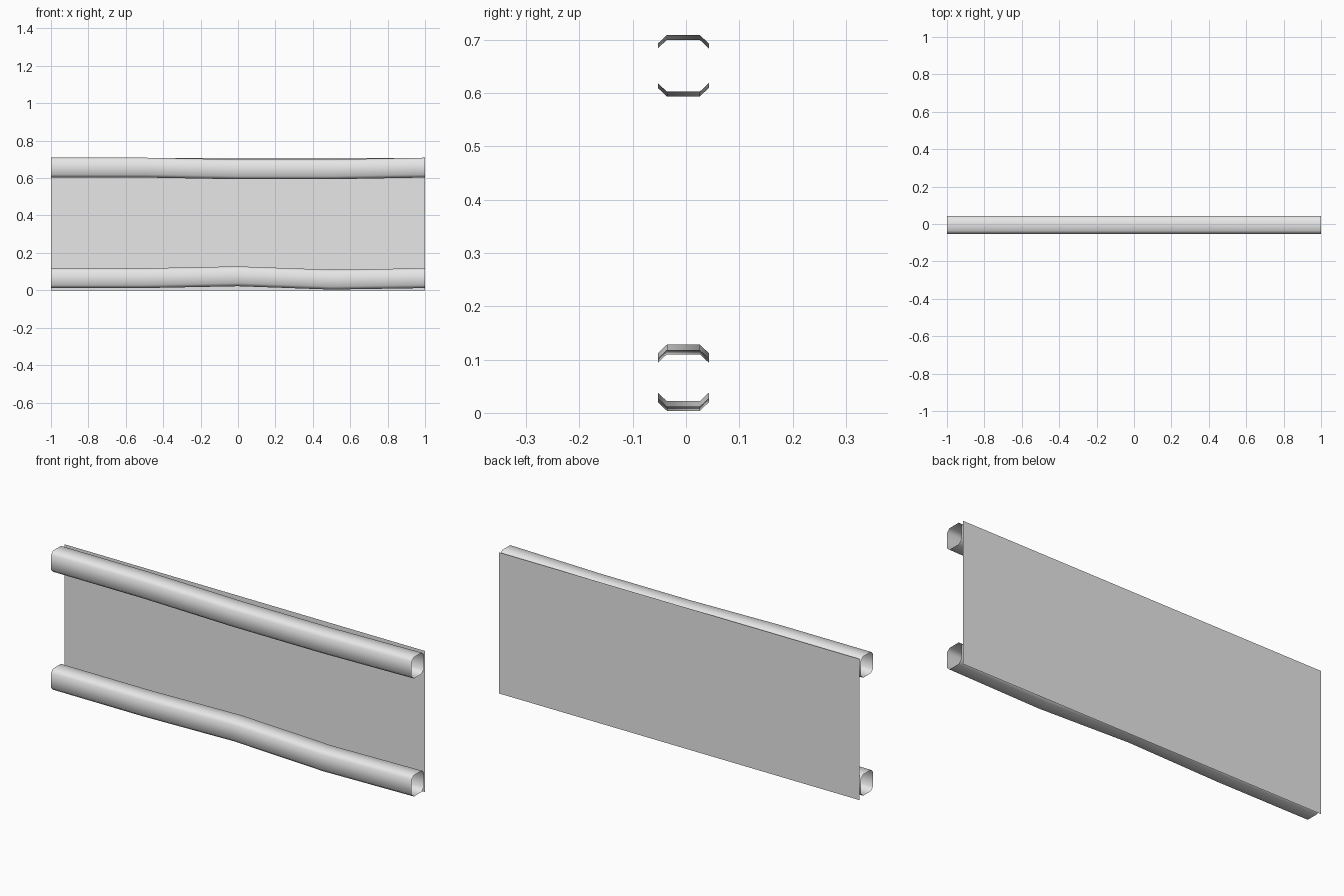
import bpy, bmesh

cube = bpy.data.objects.get("Cube")
if cube:
    bpy.data.objects.remove(cube)

grey = bpy.data.materials.new("light_grey")
grey.use_nodes = True
grey.diffuse_color = (0.8, 0.8, 0.8, 1)
grey.node_tree.nodes["Principled BSDF"].inputs["Base Color"].default_value = (0.8, 0.8, 0.8, 1)

STATIONS = (-1, -0.5, 0, 0.5, 1)


def finish(name, bm, smooth):
    mesh = bpy.data.meshes.new(name)
    bm.to_mesh(mesh)
    bm.free()
    mesh.materials.append(grey)
    for p in mesh.polygons:
        p.use_smooth = smooth
    obj = bpy.data.objects.new(name, mesh)
    bpy.context.collection.objects.link(obj)
    return obj


def rail(name, tops):
    """Open-ended eight-sided tube that bends gently along x."""
    half_y, half_z, cut_y, cut_z = 0.048, 0.053, 0.017, 0.016
    corner = [(half_y, half_z - cut_z), (half_y - cut_y, half_z)]
    section = (corner
               + [(-y, z) for y, z in reversed(corner)]
               + [(-y, -z) for y, z in corner]
               + [(y, -z) for y, z in reversed(corner)])
    bm = bmesh.new()
    rings = [[bm.verts.new((x, y - 0.005, top - half_z + z)) for y, z in section]
             for x, top in zip(STATIONS, tops)]
    n = len(section)
    for a, b in zip(rings, rings[1:]):
        for i in range(n):
            j = (i + 1) % n
            bm.faces.new((a[i], a[j], b[j], b[i]))
    bmesh.ops.recalc_face_normals(bm, faces=bm.faces)
    # Make sure the walls face outward
    bm.normal_update()
    if sum(f.normal.y * (f.calc_center_median().y + 0.005) for f in bm.faces) < 0:
        bmesh.ops.reverse_faces(bm, faces=bm.faces)
    return finish(name, bm, True)


# Two bent rails
rail("upper_rail", (0.709, 0.709, 0.7, 0.7, 0.709))
rail("lower_rail", (0.118, 0.118, 0.128, 0.11, 0.118))

# Thin flat panel behind the rails
bm = bmesh.new()
bm.faces.new([bm.verts.new((x, 0.053, z))
              for x, z in ((-1, 0), (1, 0), (1, 0.707), (-1, 0.707))])
finish("back_panel", bm, False)
